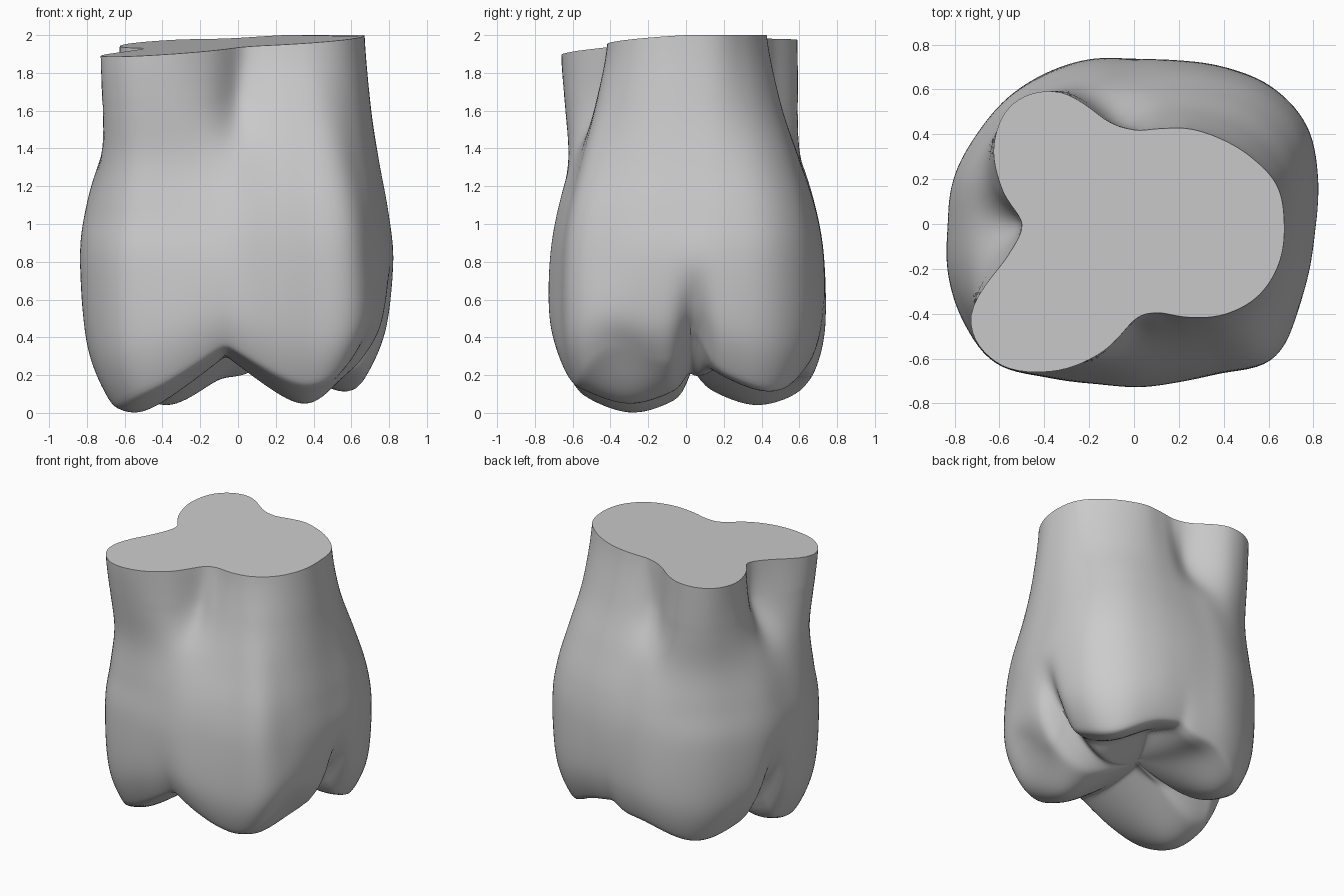
import bpy
import bmesh
import math
from mathutils import Vector

cube = bpy.data.objects.get("Cube")
if cube:
    bpy.data.objects.remove(cube)

SEGMENTS = 160
STEPS = 9          # rings between two profile keys
CAP_RINGS = 30     # rings on the chewing surface

# Outline radii in hundredths, every 15 degrees from +x
ROOT_OUTLINE = [67, 66, 60, 54, 49, 44, 42, 48, 68, 76, 72, 61,
                50, 59, 84, 87, 76, 60, 43, 41, 48, 57, 64, 67]
CROWN_OUTLINE = [81, 85, 89, 87, 81, 76, 74, 76, 78, 80, 81, 83,
                 83, 86, 88, 88, 79, 74, 73, 73, 77, 86, 83, 81]

# Cusp tips
CUSPS = [Vector(c) for c in ((-.55, -.28, 0), (.37, -.3, .04),
                             (-.38, .38, .04), (.57, .45, .11))]
# Grooves: angle, angular width, lift of the edge, pinch of the wall
GROOVES = [(3, 6, .2, .07), (173, 6, .24, .06),
           (262, 12, 0, .02), (82, 16, -.12, .02)]
# Angles of the hollows between the roots
HOLLOWS = (100, 180, 264)


def catmull(a, b, c, d, t):
    return b + (c - a) * (t / 2) + (2 * a - 5 * b + 4 * c - d) * (t * t / 2) \
        + (3 * b - a - 3 * c + d) * (t ** 3 / 2)


def outline(radii, degrees):
    """Smooth closed interpolation of an outline."""
    i, t = divmod(degrees / 15, 1)
    p = [radii[(int(i) + k) % len(radii)] / 100 for k in (-1, 0, 1, 2)]
    return catmull(*p, t)


def bell(value, width):
    return math.exp(-(value / width) ** 2)


def angle_gap(a, b):
    return (a - b + 180) % 360 - 180


def biting_height(x, y, degrees):
    """Height of the chewing surface: rounded cones cut by grooves."""
    z = min(c.z + math.hypot(.8 * (x - c.x), .6 * (y - c.y), .1) - .1
            for c in CUSPS)
    for angle, width, lift, _ in GROOVES:
        z += lift * bell(angle_gap(degrees, angle), width) * min(1, math.hypot(x, y) / .6) ** 2
    # Ledge under the small side cusp
    return z + .19 * bell(math.hypot((x - .72) / .2, (y + .36) / .24), 1)


def column(degrees):
    """Points from the cut root end down the wall and in to the middle."""
    a = math.radians(degrees)
    ux, uy = math.cos(a), math.sin(a)
    flank = uy * uy
    root = outline(ROOT_OUTLINE, degrees)
    crown = outline(CROWN_OUTLINE, degrees)
    neck = .2 * root + .7 * crown + .04 * (1 - flank)
    spread = .45 - .3 * sum(bell(angle_gap(degrees, h), 14) for h in HOLLOWS)
    pinch = 1 - sum(p * bell(angle_gap(degrees, g), w) for g, w, _, p in GROOVES)
    side_cusp = .06 * bell(angle_gap(degrees, 326), 13)
    rim = (.8 + .11 * flank) * crown * pinch + side_cusp
    rim_z = biting_height(rim * ux, rim * uy, degrees)
    top_z = min(2, 1.96 + .06 * root * (ux + uy))
    low_z = rim_z + .36 * (.83 - rim_z)
    under = .88 * rim
    keys = [Vector(k) for k in (
        (root, top_z + .3), (root, top_z),
        (root + spread * (neck - root), 1.63), (neck, 1.34),
        ((.97 - .035 * flank) * crown, 1.06), ((1 - .01 * flank) * crown, .79),
        ((.95 + .05 * flank) * crown * pinch + side_cusp / 2, low_z), (rim, rim_z),
        (under, biting_height(under * ux, under * uy, degrees)))]
    points = []
    for i in range(1, len(keys) - 2):
        for s in range(STEPS):
            r, z = catmull(*keys[i - 1:i + 3], s / STEPS)
            points.append((r * ux, r * uy, z))
    for s in range(CAP_RINGS):
        r = rim * (1 - s / CAP_RINGS)
        x, y = r * ux, r * uy
        points.append((x, y, biting_height(x, y, degrees)))
    return points


# Tooth surface lofted from the columns
bm = bmesh.new()
columns = [[bm.verts.new(p) for p in column(360 * i / SEGMENTS)]
           for i in range(SEGMENTS)]
middle = bm.verts.new((0, 0, biting_height(0, 0, 0)))
for i, left in enumerate(columns):
    right = columns[(i + 1) % SEGMENTS]
    for k in range(len(left) - 1):
        bm.faces.new((left[k], left[k + 1], right[k + 1], right[k]))
    bm.faces.new((left[-1], middle, right[-1]))

# Soften the crown a little, keeping the cut edge crisp
soft = [v for c in columns for v in c[STEPS:]] + [middle]
for _ in range(3):
    bmesh.ops.smooth_vert(bm, verts=soft, factor=.5, use_axis_x=True,
                          use_axis_y=True, use_axis_z=True)

# Flat cut across the roots
bm.faces.new([c[0] for c in columns])
bmesh.ops.recalc_face_normals(bm, faces=bm.faces)

mesh = bpy.data.meshes.new("molar_tooth")
bm.to_mesh(mesh)
bm.free()
tooth = bpy.data.objects.new("molar_tooth", mesh)
bpy.context.collection.objects.link(tooth)

# Plain grey colour
grey = bpy.data.materials.new("plain_grey")
grey.use_nodes = True
colour = (.6, .6, .6, 1)
grey.diffuse_color = colour
grey.node_tree.nodes["Principled BSDF"].inputs["Base Color"].default_value = colour
mesh.materials.append(grey)

bpy.context.view_layer.objects.active = tooth
tooth.select_set(True)
bpy.ops.object.shade_smooth_by_angle(angle=math.radians(50))
